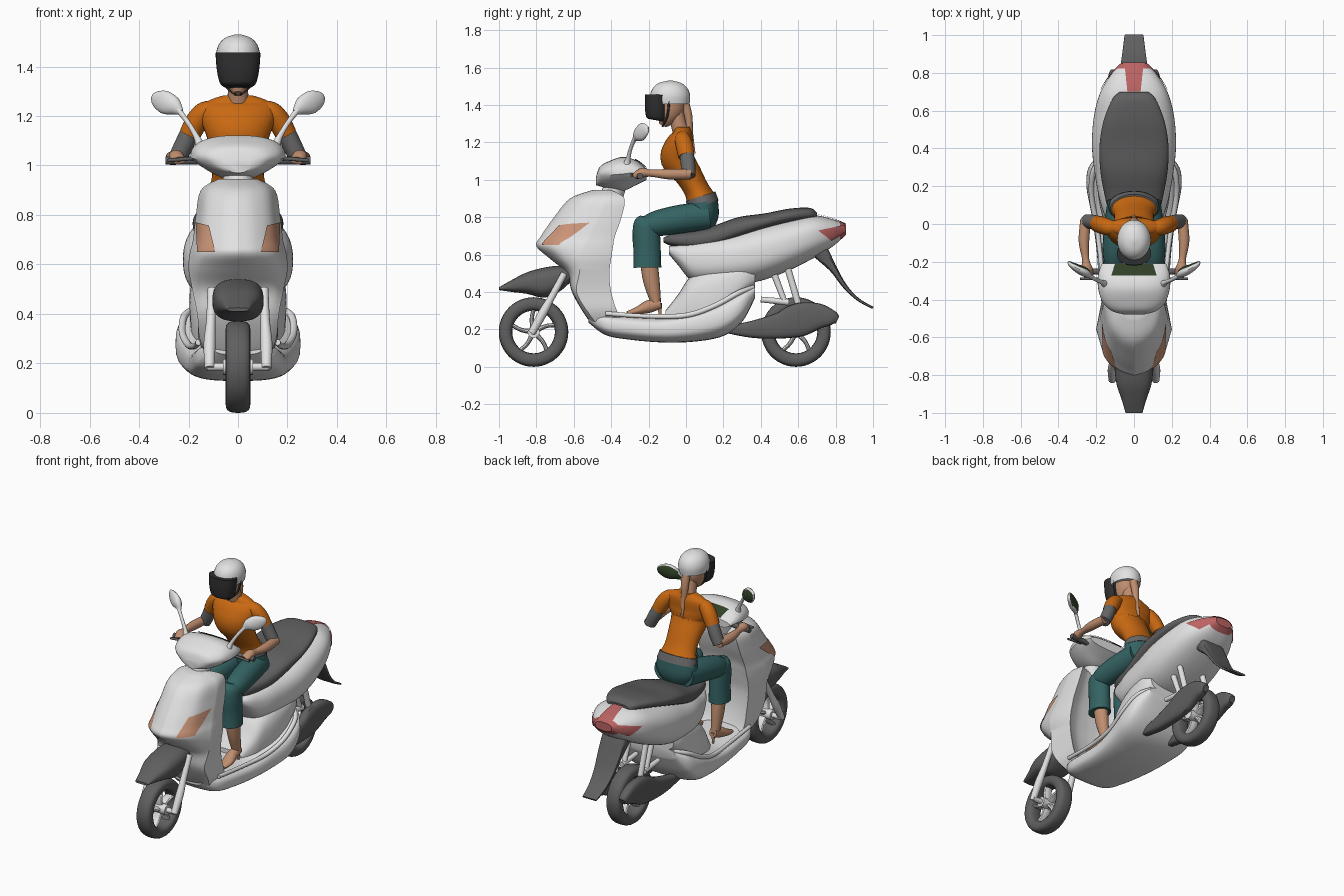
import bpy, bmesh, math
from mathutils import Vector
from mathutils.bvhtree import BVHTree

def mat(name, *rgb):
    m = bpy.data.materials.new(name)
    m.diffuse_color = (*rgb, 1)
    return m

WHITE = mat("body white", .76, .76, .76)
DARK = mat("dark grey", .115, .115, .115)
BLACK = mat("black", .028, .028, .028)
ORANGE = mat("shirt orange", .58, .14, .006)
SKIN = mat("skin", .52, .27, .16)
TEAL = mat("trouser teal", .035, .125, .125)
RED = mat("tail red", .5, .125, .125)
TAN = mat("lamp tan", .6, .3, .19)
GREEN = mat("dark green", .03, .05, .02)
GREY = mat("sleeve grey", .14, .14, .14)

def spline(pts, n=5):
    """Catmull-Rom resampling of any tuples."""
    out = []
    for i in range(len(pts) - 1):
        p0, p1, p2, p3 = pts[max(i-1, 0)], pts[i], pts[i+1], pts[min(i+2, len(pts)-1)]
        for k in range(n):
            t = k / n
            out.append(tuple(.5*(2*b + (c-a)*t + (2*a-5*b+4*c-d)*t*t + (3*b-a-3*c+d)*t**3)
                             for a, b, c, d in zip(p0, p1, p2, p3)))
    return out + [tuple(pts[-1])]

def add(name, m, verts, faces, mirror=False):
    me = bpy.data.meshes.new(name)
    me.from_pydata([tuple(v) for v in verts], [], faces)
    bm = bmesh.new()
    bm.from_mesh(me)
    bmesh.ops.recalc_face_normals(bm, faces=bm.faces)
    bm.to_mesh(me)
    bm.free()
    me.materials.append(m)
    o = bpy.data.objects.new(name, me)
    bpy.context.collection.objects.link(o)
    if mirror:
        o.modifiers.new("mirror", 'MIRROR').use_mirror_merge = False
    return o

def loft(name, m, rings, mirror=False, closed=False):
    n, k = len(rings[0]), len(rings)
    faces = [(i*n+j, i*n+(j+1) % n, (i+1) % k*n+(j+1) % n, (i+1) % k*n+j)
             for i in range(k if closed else k-1) for j in range(n)]
    if not closed:
        faces += [tuple(range(n)), tuple(range((k-1)*n, k*n))]
    return add(name, m, [v for r in rings for v in r], faces, mirror)

def oval(n, p):
    """Unit superellipse."""
    out = []
    for i in range(n):
        c, s = math.cos(math.tau*i/n), math.sin(math.tau*i/n)
        out.append((math.copysign(abs(c)**(2/p), c), math.copysign(abs(s)**(2/p), s)))
    return out

def hull(name, m, rows, p=2.5, n=40):
    """Loft along y through rows of (y, top, bottom, half width)."""
    return loft(name, m, [[(w*c, y, (t+b)/2 + (t-b)/2*s) for c, s in oval(n, p)]
                          for y, t, b, w in spline(rows, 6)])

def tube(name, m, pts, mirror=False, ref=(1, 0, 0), p=2, n=20):
    """Sweep along (x, y, z, radius along ref, other radius)."""
    pts = spline([q if len(q) == 5 else (*q, q[3]) for q in pts])
    pos = [Vector(q[:3]) for q in pts]
    rings = []
    for i, q in enumerate(pts):
        t = (pos[min(i+1, len(pos)-1)] - pos[max(i-1, 0)]).normalized()
        v = t.cross(Vector(ref)).normalized()
        u = v.cross(t)
        rings.append([pos[i] + u*q[3]*c + v*q[4]*s for c, s in oval(n, p)])
    return loft(name, m, rings, mirror)

def patch(name, m, target, corners, d, mirror=False, n=10):
    """Thin plate projected on a target along direction d."""
    tree = BVHTree.FromPolygons([v.co for v in target.data.vertices],
                                [tuple(f.vertices) for f in target.data.polygons])
    a, b, c, e = map(Vector, corners)
    vs, ok = [], []
    for i in range(n+1):
        for j in range(n+1):
            s = a.lerp(b, i/n).lerp(e.lerp(c, i/n), j/n)
            hit, nor, _, _ = tree.ray_cast(s, Vector(d))
            ok.append(hit is not None)
            vs.append(hit - Vector(d)*.002 + nor*.004 if hit else s)
    f = [(i*(n+1)+j, (i+1)*(n+1)+j, (i+1)*(n+1)+j+1, i*(n+1)+j+1) for i in range(n) for j in range(n)]
    return add(name, m, vs, [q for q in f if all(ok[k] for k in q)], mirror)

def recolour(o, m, rule):
    o.data.materials.append(m)
    for f in o.data.polygons:
        if rule(f.center, f.normal):
            f.material_index = 1

# wheels
for side, y in (("front", -.815), ("rear", .588)):
    z = .186
    rings = []
    for i in range(48):
        a = math.tau*i/48
        rings.append([(.05*c, y + (.15+.036*s)*math.cos(a), z + (.15+.036*s)*math.sin(a))
                      for c, s in oval(20, 2.8)])
    loft(side + "_tyre", DARK, rings, closed=True)
    tube(side + "_hub", WHITE, [(-.06, y, z, .032), (.06, y, z, .032)], ref=(0, 0, 1))
    for i in range(5):
        a = math.tau*i/5 + .3
        tube(side + "_spoke", WHITE, [(0, y, z, .03, .016),
             (0, y + .07*math.cos(a+.15), z + .07*math.sin(a+.15), .03, .012),
             (0, y + .125*math.cos(a), z + .125*math.sin(a), .03, .012)], n=10)

# front fork and fenders
tube("fork_leg", WHITE, [(.115, -.825, .18, .02), (.115, -.77, .28, .024), (.11, -.72, .37, .019),
                         (.105, -.65, .5, .018)], True)
tube("front_axle", WHITE, [(-.125, -.815, .186, .016), (.125, -.815, .186, .016)], ref=(0, 0, 1))
hull("front_fender", DARK, [(-1, .425, .41, .045), (-.93, .465, .4, .065), (-.85, .505, .39, .092),
     (-.76, .53, .37, .103), (-.68, .54, .4, .1), (-.62, .53, .45, .09)], 2.6)
tube("rear_mudguard", DARK, [(0, .68, .66, .09, .05), (0, .73, .6, .085, .04), (0, .79, .52, .08, .02),
     (0, .85, .43, .07, .012), (0, .92, .36, .06, .008), (0, 1, .315, .05, .006)], p=5)

# front fairing with leg shield: rows of z, front, crease, back, crease width, back width
rings = []
for z, yf, yc, yb, wc, wb in spline([
        (.945, -.5, -.43, -.4, .08, .075), (.9, -.62, -.42, -.33, .15, .13),
        (.8, -.705, -.46, -.345, .17, .15), (.7, -.775, -.51, -.38, .182, .16),
        (.645, -.8, -.54, -.39, .195, .165), (.58, -.73, -.56, -.4, .2, .17),
        (.5, -.64, -.57, -.41, .185, .165), (.4, -.61, -.585, -.4, .165, .16),
        (.3, -.555, -.53, -.37, .155, .16), (.22, -.5, -.47, -.33, .12, .13)], 5):
    d = yc - yf
    half = spline([(0, yf), (.4*wc, yf+.1*d), (.8*wc, yf+.4*d), (wc, yc)], 5)
    half += spline([(wb, yb), (.85*wb, yb-.012), (.5*wb, yb-.03), (0, yb-.035)], 4)
    rings.append([(x, y, z) for x, y in half] + [(-x, y, z) for x, y in half[-2:0:-1]])
fairing = loft("front_fairing", WHITE, rings)
patch("indicator_lamp", TAN, fairing, [(.09, -1.2, .65), (.162, -1.2, .65), (.167, -1.2, .77),
                                       (.115, -1.2, .755)], (0, 1, 0), True)

# floor and rear bodywork
hull("floor_body", WHITE, [(-.52, .3, .235, .1), (-.43, .285, .17, .165), (-.3, .275, .145, .185),
     (-.12, .27, .13, .2), (.05, .31, .135, .225), (.2, .37, .165, .252), (.3, .42, .24, .24),
     (.37, .44, .37, .18)], 3)
hull("seat_pillar", WHITE, [(-.11, .3, .22, .1), (-.04, .39, .2, .14), (.03, .49, .2, .165),
     (.15, .56, .2, .19), (.3, .58, .36, .195), (.37, .56, .42, .17)], 3)
tube("floor_rim", WHITE, [(.16, -.43, .285, .012), (.175, -.2, .27, .012), (.2, 0, .275, .014),
     (.225, .15, .325, .014), (.215, .28, .395, .014), (.16, .36, .425, .012)], True)
tail = hull("rear_body", WHITE, [(-.09, .645, .6, .08), (-.04, .66, .54, .12), (.03, .68, .46, .15),
     (.12, .7, .44, .18), (.25, .72, .44, .205), (.4, .76, .46, .222), (.55, .79, .515, .215),
     (.68, .81, .58, .185), (.78, .79, .64, .13), (.855, .76, .705, .06)], n=64)
recolour(tail, RED, lambda c, n: c.y > .817)
patch("tail_lamp_side", RED, tail, [(.5, .705, .728), (.5, .848, .757), (.5, .84, .712), (.5, .775, .675)],
      (-1, 0, 0), True)
patch("tail_lamp_top", RED, tail, [(-.035, .7, 1.5), (.035, .7, 1.5), (.05, .85, 1.5), (-.05, .85, 1.5)], (0, 0, -1))
hull("seat", DARK, [(-.12, .69, .665, .05), (-.06, .715, .64, .1), (.05, .73, .625, .13),
     (.15, .755, .635, .155), (.28, .8, .68, .178), (.42, .82, .73, .182), (.55, .845, .765, .16),
     (.66, .85, .785, .115), (.7, .825, .79, .075)], 2.6)

# exhaust covers, shocks and brackets
tube("exhaust_cover", DARK, [(.1, .18, .2, .02, .012), (.1, .35, .2, .033, .045), (.105, .5, .22, .036, .07),
     (.105, .6, .25, .036, .09), (.105, .7, .27, .036, .072), (.105, .78, .262, .032, .042),
     (.105, .81, .25, .02, .02)], True, p=3)
tube("rear_shock", WHITE, [(.09, .605, .32, .018), (.09, .54, .54, .018)], True)
tube("engine_bracket", WHITE, [(.08, .4, .36, .015), (.08, .55, .345, .018)], True)
tube("bracket_stay", WHITE, [(.08, .53, .34, .015), (.08, .47, .5, .018)], True)

# handlebar cowl, controls and mirrors
cowl = hull("handlebar_cowl", WHITE, [(-.48, 1.02, .97, .06), (-.46, 1.07, .965, .12), (-.41, 1.1, .95, .17),
     (-.34, 1.122, .94, .19), (-.27, 1.105, .97, .19), (-.21, 1.06, 1, .17)])
for v in cowl.data.vertices:  # taper the underside
    v.co.x *= 1 - .5*min(max((1.03 - v.co.z)/.09, 0), 1)
patch("dashboard", GREEN, cowl, [(-.12, -.275, 2), (.12, -.275, 2), (.1, -.213, 2), (-.1, -.213, 2)], (0, 0, -1))
tube("steering_column", WHITE, [(0, -.4, .9, .06), (0, -.37, 1, .06)])
tube("grip", DARK, [(.16, -.255, 1.02, .016), (.292, -.245, 1.02, .016)], True, (0, 0, 1))
tube("brake_lever", DARK, [(.17, -.29, 1.03, .008), (.285, -.29, 1.02, .007)], True, (0, 0, 1))
tube("mirror_stem", WHITE, [(.15, -.32, 1.07, .024), (.165, -.31, 1.11, .013), (.2, -.295, 1.17, .01),
                            (.245, -.27, 1.23, .012)], True)
glass = tube("mirror_head", WHITE, [(.23, -.275, 1.215, .012, .01), (.26, -.255, 1.24, .038, .025),
     (.3, -.235, 1.257, .046, .022), (.335, -.213, 1.27, .03, .014), (.347, -.2, 1.275, .01, .005)],
     True, (0, 0, 1))
recolour(glass, GREEN, lambda c, n: n.dot(Vector((-.45, .89, 0))) > .72)

# rider: head and helmet
tube("helmet", WHITE, [(0, -.085, 1.405, .085, .104), (0, -.085, 1.45, .089, .107),
     (0, -.085, 1.49, .077, .092), (0, -.085, 1.517, .05, .06), (0, -.085, 1.53, .01, .012)], n=32)
tube("visor", BLACK, [(0, -.16, 1.318, .055, .045), (0, -.158, 1.335, .074, .055), (0, -.158, 1.39, .086, .062),
                      (0, -.156, 1.455, .091, .062)], n=32, p=2.2)
tube("head", SKIN, [(0, -.125, 1.29, .02, .02), (0, -.105, 1.33, .052, .055), (0, -.09, 1.38, .068, .08),
                    (0, -.085, 1.43, .07, .08)])
tube("neck", SKIN, [(0, -.02, 1.23, .055, .045), (0, -.035, 1.28, .042), (0, -.055, 1.36, .042)])
tube("ponytail", SKIN, [(0, -.01, 1.42, .025), (0, .012, 1.34, .025, .022), (0, .02, 1.25, .018),
                        (0, .045, 1.14, .006)])
tube("chin_strap", BLACK, [(.082, -.09, 1.42, .006), (.065, -.1, 1.34, .006), (.01, -.125, 1.287, .006)], True)

# rider: body and arms
tube("shirt", ORANGE, [(0, .08, .895, .125, .08), (0, .055, .95, .106, .068), (0, .01, 1.03, .108, .074),
     (0, -.045, 1.11, .125, .09), (0, -.038, 1.18, .148, .078), (0, -.02, 1.235, .15, .056),
     (0, -.018, 1.264, .115, .045), (0, -.018, 1.283, .06, .038)], n=32)
tube("belt", GREY, [(0, .093, .865, .135, .085), (0, .078, .912, .125, .083)], n=32)
tube("hips", TEAL, [(0, .09, .75, .1, .06), (0, .095, .81, .135, .08), (0, .088, .88, .135, .083)], n=32)
tube("short_sleeve", ORANGE, [(.08, -.02, 1.228, .03), (.13, -.018, 1.218, .042), (.165, -.008, 1.18, .046),
                              (.195, .002, 1.125, .043)], True)
tube("long_sleeve", GREY, [(.185, 0, 1.16, .036), (.215, .01, 1.09, .039), (.25, .015, 1.02, .036)], True)
tube("forearm", SKIN, [(.256, .025, 1.03, .028), (.265, -.09, 1.03, .028), (.256, -.185, 1.035, .019),
                       (.25, -.235, 1.037, .03, .026), (.24, -.275, 1.02, .026, .016)], True)

# rider: legs and feet
tube("thigh", TEAL, [(.07, .12, .81, .07, .075), (.085, -.03, .79, .075, .076), (.1, -.16, .765, .066, .068),
                     (.1, -.24, .745, .045, .045)], True)
tube("trouser_leg", TEAL, [(.1, -.205, .8, .03, .04), (.1, -.21, .77, .058, .068), (.1, -.212, .7, .062, .074),
                           (.1, -.208, .62, .06, .073), (.1, -.207, .53, .064, .075)], True)
tube("calf", SKIN, [(.1, -.2, .57, .042, .046), (.1, -.185, .46, .038, .044), (.1, -.16, .34, .027)], True)
tube("foot", SKIN, [(.1, -.135, .34, .025, .028), (.1, -.2, .322, .033, .034), (.105, -.26, .3, .036, .021),
                    (.11, -.315, .287, .016, .01)], True)
tube("shoe_heel", SKIN, [(.1, -.142, .34, .014), (.1, -.138, .272, .006)], True)

# smooth shading with sharp creases
bpy.ops.object.select_all(action='SELECT')
bpy.context.view_layer.objects.active = fairing
bpy.ops.object.shade_smooth_by_angle(angle=math.radians(34))
